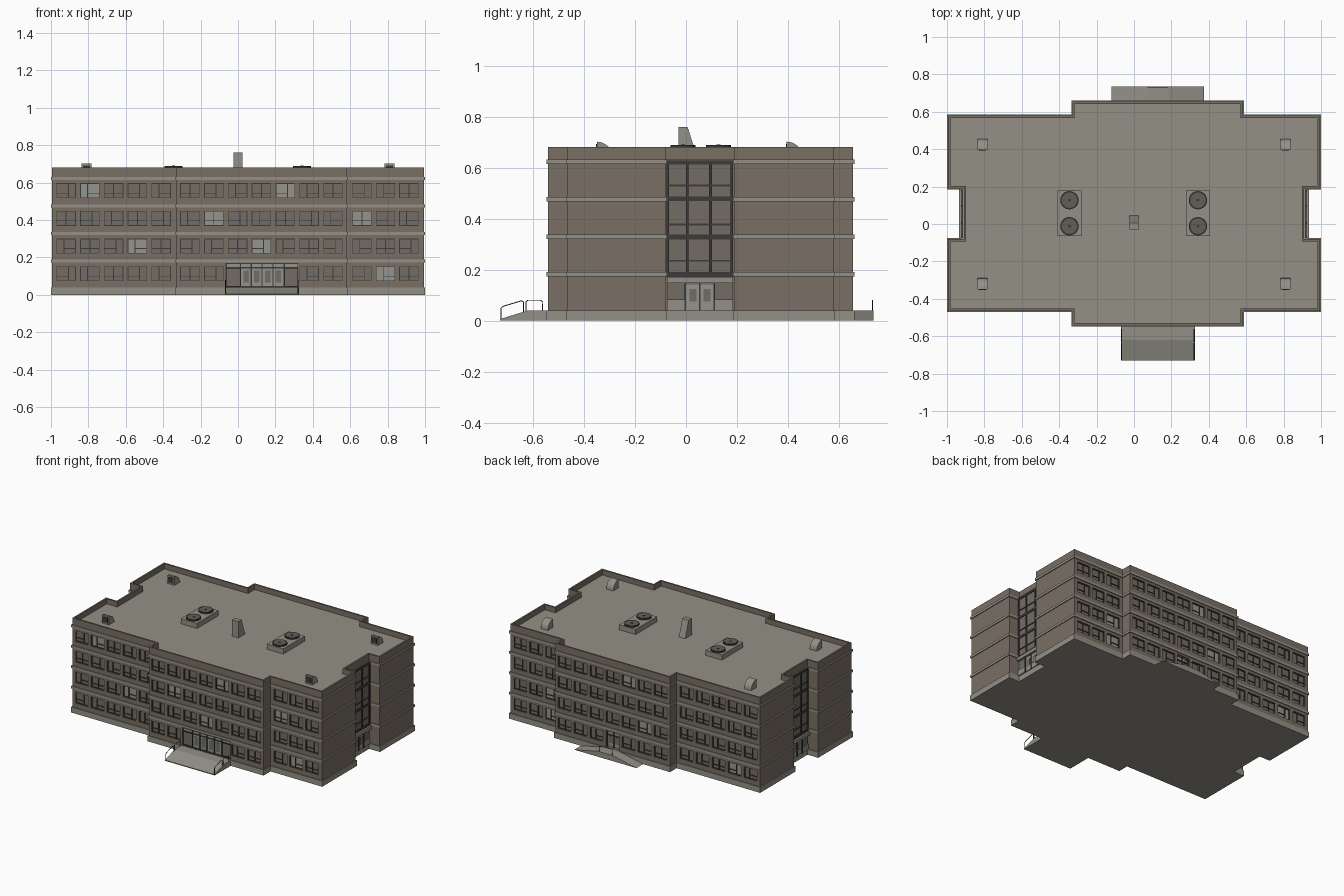
import bpy, bmesh, math, random
from mathutils import Matrix, Vector

if "Cube" in bpy.data.objects:
    bpy.data.objects.remove(bpy.data.objects["Cube"])
random.seed(4)

def mat(name, r, g, b):
    m = bpy.data.materials.new(name)
    m.diffuse_color = (r, g, b, 1)
    m.use_nodes = True
    m.node_tree.nodes["Principled BSDF"].inputs["Base Color"].default_value = m.diffuse_color
    return m
BRICK = mat("brown brick", .195, .160, .130)
STONE = mat("pale concrete", .29, .28, .24)
ROOF = mat("roof grey", .29, .28, .235)
GLASS = mat("window glass", .17, .15, .127)
LIGHT = mat("lit pane", .30, .30, .275)
FRAME = mat("dark frame", .045, .043, .040)
FAN = mat("fan grille", .13, .11, .09)

def finish(name, bm, *mats):
    bmesh.ops.recalc_face_normals(bm, faces=bm.faces)
    me = bpy.data.meshes.new(name)
    bm.to_mesh(me)
    bm.free()
    for m in mats:
        me.materials.append(m)
    o = bpy.data.objects.new(name, me)
    bpy.context.collection.objects.link(o)
    return o

def boxes(name, m, items):
    bm = bmesh.new()
    for x0, x1, y0, y1, z0, z1 in items:
        c = Vector(((x0 + x1) / 2, (y0 + y1) / 2, (z0 + z1) / 2))
        s = Matrix.Diagonal((abs(x1 - x0), abs(y1 - y0), abs(z1 - z0), 1))
        bmesh.ops.create_cube(bm, size=1, matrix=Matrix.Translation(c) @ s)
    return finish(name, bm, m)

def prism(name, pts, a, b, m, axis="z"):
    """Extrude a profile along z (xy points), x (yz points) or y (xz points)."""
    place = {"z": lambda p, t: (p[0], p[1], t), "x": lambda p, t: (t, p[0], p[1]),
             "y": lambda p, t: (p[0], t, p[1])}[axis]
    bm = bmesh.new()
    lo = [bm.verts.new(place(p, a)) for p in pts]
    hi = [bm.verts.new(place(p, b)) for p in pts]
    bm.faces.new(lo)
    bm.faces.new(hi)
    n = len(pts)
    for i in range(n):
        j = (i + 1) % n
        bm.faces.new((lo[i], lo[j], hi[j], hi[i]))
    return finish(name, bm, m)

# Footprint, with an inset function for right-angled corners
PLAN = [(-1, -.47), (-.335, -.47), (-.335, -.548), (.588, -.548), (.588, -.47), (1, -.47),
        (1, -.075), (.915, -.075), (.915, .185), (1, .185), (1, .585), (.588, .585),
        (.588, .66), (-.335, .66), (-.335, .585), (-1, .585), (-1, .185), (-.915, .185),
        (-.915, -.075), (-1, -.075)]

def inset(d):
    out = []
    for i, p in enumerate(PLAN):
        p = Vector(p)
        e1 = (p - Vector(PLAN[i - 1])).normalized()
        e2 = (Vector(PLAN[(i + 1) % len(PLAN)]) - p).normalized()
        out.append(p + d * Vector((-e1.y - e2.y, e1.x + e2.x)))
    return out

def ring(name, d0, d1, z0, z1, m):
    bm = bmesh.new()
    loops = [[bm.verts.new((p.x, p.y, z)) for p in inset(d)]
             for d, z in ((d0, z0), (d0, z1), (d1, z1), (d1, z0))]
    n = len(PLAN)
    for k in range(4):
        A, B = loops[k], loops[(k + 1) % 4]
        for i in range(n):
            bm.faces.new((A[i], A[(i + 1) % n], B[(i + 1) % n], B[i]))
    return finish(name, bm, m)

# Main masses
prism("plinth", inset(0), 0, .04, STONE)
walls = prism("walls", inset(.006), .04, .642, BRICK)
walls.data.materials.append(ROOF)
for f in walls.data.polygons:
    if f.center.z > .641:
        f.material_index = 1
ring("parapet", .006, .018, .642, .68, BRICK)
for i in range(4):
    z = .173 + .147 * i
    ring("floor_band", 0, .012, z, z + .017, STONE)

# Windows on front (s=-1) and back (s=1)
holes, glass, lit, frame = [], [], [], []
LIT_FRONT = {(3, 1), (3, 9), (2, 6), (2, 12), (1, 3), (1, 8), (0, 13)}
for s in (-1, 1):
    for col in range(15):
        cx = -.919 + .131 * col * .97 if col < 5 else -.257 + .1275 * (col - 5) if col < 12 else .663 + .1255 * (col - 12)
        mid = 5 <= col < 12
        yw = ((-.542 if mid else -.464) if s < 0 else (.654 if mid else .579))
        for row in range(4):
            if row == 0 and (col in (7, 8, 9) if s < 0 else col == 8):
                continue
            x0, x1, z0 = cx - .052, cx + .052, .073 + .148 * row
            z1 = z0 + .08
            at = lambda d: yw - s * d          # d = depth behind the wall face
            holes.append((x0, x1, at(-.02), at(.014), z0, z1))
            bright = (row, col) in LIT_FRONT if s < 0 else random.random() < .1
            (lit if bright else glass).append((x0, x1, at(.010), at(.016), z0, z1))
            t = .004
            y = (at(.004), at(.015))
            frame += [(x0, x0 + t, *y, z0, z1), (x1 - t, x1, *y, z0, z1),
                      (x0, x1, *y, z0, z0 + t), (x0, x1, *y, z1 - t, z1)]
            side = (col + row) % 3
            mx = cx + (.012, -.012, 0)[side]
            frame.append((mx - .0025, mx + .0025, *y, z0, z1))
            h = z0 + .027
            frame.append(((x0, mx, x0)[side], (mx, x1, x1)[side], *y, h - .002, h + .002))

# Entrances: wide glazed front, single back door
holes += [(-.066, .322, -.57, -.526, .042, .170), (.075, .18, .63, .68, .042, .160)]
glass += [(-.066, .322, -.531, -.525, .042, .170)]
lit += [(.015, .245, -.534, -.530, .042, .142), (-.06, .012, -.534, -.530, .148, .166),
        (.015, .245, -.534, -.530, .148, .166), (.248, .318, -.534, -.530, .148, .166),
        (.079, .176, .627, .635, .045, .157)]
for x in (-.064, .013, .071, .128, .187, .247, .32):
    frame.append((x - .003, x + .003, -.540, -.528, .042, .170))
for z in (.045, .145, .168):
    frame.append((-.066, .322, -.540, -.528, z - .003, z + .003))
for x in (.03, .085, .145, .2):
    glass.append((x, x + .03, -.5355, -.532, .065, .13))
frame += [(x - .003, x + .003, .628, .642, .042, .16) for x in (.077, .1275, .178)]
frame.append((.075, .18, .628, .642, .125, .131))
glass += [(.088, .118, .632, .637, .07, .12), (.137, .167, .632, .637, .07, .12)]

# Stairwell curtain walls in both side notches
panels = []
for s in (-1, 1):
    X = lambda a, b: (s * a, s * b)
    glass.append((*X(.905, .918), -.073, .183, .045, .618))
    for y in (-.071, .005, .096, .180):
        frame.append((*X(.905, .924), y - .005, y + .005, .175, .625))
    for z, h in ((.181, .009), (.328, .009), (.478, .009), (.620, .008),
                 (.235, .003), (.377, .003), (.530, .003)):
        frame.append((*X(.905, .923), -.074, .184, z - h, z + h))
    panels += [(*X(.905, .935), -.074, .184, .148, .171),     # canopy
               (*X(.905, .924), -.074, -.005, .04, .082),
               (*X(.905, .924), .112, .184, .04, .082)]
    lit.append((*X(.905, .921), -.002, .110, .04, .142))
    for y in (-.003, .054, .111):
        frame.append((*X(.905, .926), y - .003, y + .003, .04, .145))
    glass += [(*X(.91, .9225), y, y + .028, .075, .125) for y in (.013, .068)]
boxes("side_entry_panels", STONE, panels)
boxes("window_glass", GLASS, glass)
boxes("light_panes", LIGHT, lit)
boxes("window_frames", FRAME, frame)

# Cut the window recesses into the walls
cutter = boxes("window_cutter", BRICK, holes)
cutter.hide_render = True
mod = walls.modifiers.new("recesses", "BOOLEAN")
mod.operation, mod.solver, mod.object = "DIFFERENCE", "EXACT", cutter
bpy.context.view_layer.objects.active = walls
bpy.ops.object.modifier_apply(modifier="recesses")
bpy.data.objects.remove(cutter)

# Front approach and back ramps
prism("front_ramp", [(-.73, 0), (-.73, .006), (-.62, .04), (-.54, .04), (-.54, 0)], -.07, .325, STONE, "x")
prism("back_ramp", [(-.12, 0), (.07, .04), (.185, .04), (.375, 0)], .655, .735, STONE, "y")

# Handrails
def rail(name, pts):
    cu = bpy.data.curves.new(name, "CURVE")
    cu.dimensions, cu.bevel_depth, cu.bevel_resolution = "3D", .0022, 1
    sp = cu.splines.new("POLY")
    sp.points.add(len(pts) - 1)
    for p, q in zip(sp.points, pts):
        p.co = (*q, 1)
    cu.materials.append(FRAME)
    bpy.context.collection.objects.link(bpy.data.objects.new(name, cu))
for x in (-.066, .321):
    rail("front_rail_low", [(x, y, z) for y, z in
         ((-.726, 0), (-.726, .048), (-.718, .056), (-.645, .078), (-.637, .073), (-.637, .03))])
    rail("front_rail_high", [(x, y, z) for y, z in
         ((-.628, .03), (-.628, .074), (-.620, .08), (-.570, .08), (-.562, .074), (-.562, .035))])
rail("back_rail", [(x, .731, z) for x, z in
     ((.075, .03), (.075, .074), (.083, .08), (.172, .08), (.18, .074), (.18, .03))])

# Roof: chimney, hooded vents, cooling units with fans
prism("chimney", [(-.03, .64), (-.03, .76), (.006, .76), (.045, .64)], -.025, .025, STONE, "x")
for x in (-.81, .81):
    for y in (-.35, .395):
        arc = [(y + .06 * math.sin(a), .645 + .057 * math.cos(a)) for a in [i * math.pi / 12 for i in range(7)]]
        prism("roof_vent", [(y, .64)] + arc + [(y + .06, .64)], x - .028, x + .028, STONE, "x")
        boxes("vent_louvre", FRAME, [(x - .02, x + .02, y - .003, y, .652, .692)])

def disc(name, x, y, z0, z1, r, m):
    bm = bmesh.new()
    bmesh.ops.create_cone(bm, cap_ends=True, segments=20, radius1=r, radius2=r, depth=z1 - z0,
                          matrix=Matrix.Translation((x, y, (z0 + z1) / 2)))
    finish(name, bm, m)
for x in (-.345, .342):
    boxes("cooling_unit", STONE, [(x - .065, x + .065, -.065, .178, .64, .679)])
    for y in (-.012, .127):
        disc("fan_rim", x, y, .675, .688, .049, FRAME)
        disc("fan_grille", x, y, .680, .689, .041, FAN)
        disc("fan_hub", x, y, .680, .691, .008, FRAME)
